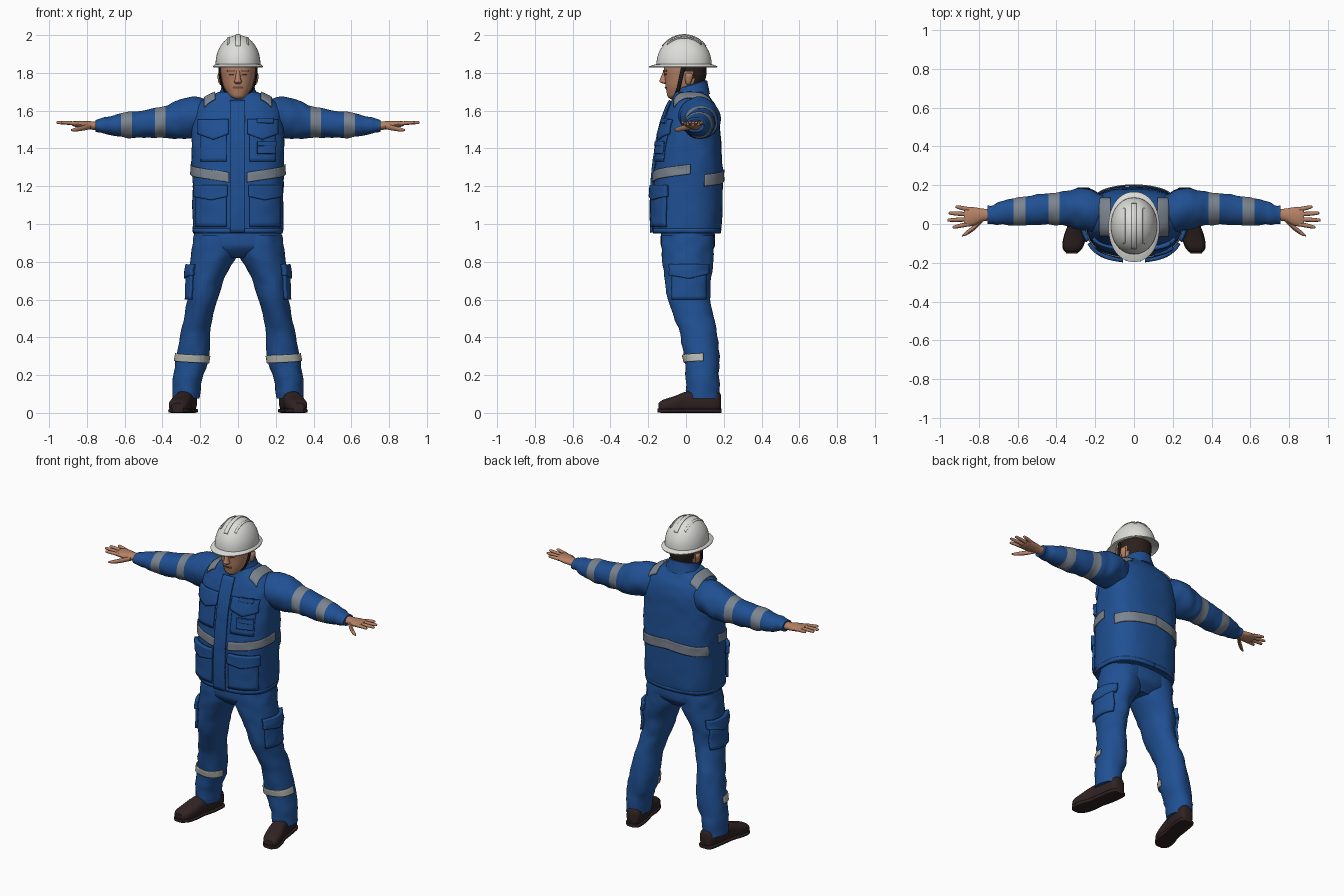
import bpy, bmesh, math
from mathutils import Vector, noise
from mathutils.bvhtree import BVHTree

if "Cube" in bpy.data.objects:
    bpy.data.objects.remove(bpy.data.objects["Cube"])


def material(name, rgb):
    m = bpy.data.materials.new(name)
    m.diffuse_color = (*rgb, 1)
    m.use_nodes = True
    m.node_tree.nodes["Principled BSDF"].inputs["Base Color"].default_value = m.diffuse_color
    return m


BLUE = material("work_blue", (0.014, 0.080, 0.290))
GREY = material("reflective_grey", (0.20, 0.23, 0.27))
PALE = material("reflective_pale", (0.48, 0.48, 0.44))
WHITE = material("helmet_white", (0.72, 0.72, 0.69))
SKIN = material("skin", (0.46, 0.22, 0.13))
LIP = material("dark_skin", (0.25, 0.10, 0.065))
HAIR = material("hair_brown", (0.025, 0.015, 0.011))
SHOE = material("shoe_brown", (0.030, 0.016, 0.016))
BLACK = material("strap_black", (0.01, 0.01, 0.01))


def finish(name, bm, mats, mirror=False, thick=0):
    me = bpy.data.meshes.new(name)
    bm.to_mesh(me)
    bm.free()
    ob = bpy.data.objects.new(name, me)
    bpy.context.collection.objects.link(ob)
    for m in mats:
        me.materials.append(m)
    if thick:
        s = ob.modifiers.new("thickness", 'SOLIDIFY')
        s.thickness, s.offset = thick, 1
    if mirror:
        ob.modifiers.new("mirror", 'MIRROR').use_clip = False
    return ob


def smooth_rings(rings, sub):
    """Catmull-Rom interpolation between cross-sections."""
    out = []
    for i in range(len(rings) - 1):
        q = [rings[max(i - 1, 0)], rings[i], rings[i + 1], rings[min(i + 2, len(rings) - 1)]]
        for k in range(sub):
            t = k / sub
            out.append([0.5 * (2 * b + (c - a) * t + (2 * a - 5 * b + 4 * c - d) * t * t
                               + (3 * b - a - 3 * c + d) * t ** 3) for a, b, c, d in zip(*q)])
    return out + [list(rings[-1])]


def loft(name, rings, mats, axis='z', n=40, p=2.0, sub=4, mirror=False, wrinkle=0, shear=0, rule=None):
    """Rings are (position on axis, centre a, centre b, radius a, radius b)."""
    bm = bmesh.new()
    loops = []
    for t, a, b, ra, rb in smooth_rings(rings, sub):
        loop = []
        for i in range(n):
            c, s = math.cos(2 * math.pi * i / n), math.sin(2 * math.pi * i / n)
            da = ra * math.copysign(abs(c) ** (2 / p), c)
            db = rb * math.copysign(abs(s) ** (2 / p), s)
            if wrinkle:
                probe = Vector((a + da, b + db, t * 1.8)) * 13
                f = 1 + wrinkle * noise.noise(probe) / max(ra, rb)
                da, db = da * f, db * f
            co = {'z': (a + da, b + db, t), 'x': (t, a + da, b + db), 'y': (a + da, t, b + db)}[axis]
            loop.append(bm.verts.new((co[0], co[1], co[2] + shear * co[1])))
        loops.append(loop)
    for l0, l1 in zip(loops, loops[1:]):
        for i in range(n):
            j = (i + 1) % n
            bm.faces.new((l0[i], l0[j], l1[j], l1[i]))
    bm.faces.new(loops[0])
    bm.faces.new(loops[-1])
    bmesh.ops.recalc_face_normals(bm, faces=bm.faces)
    if rule:
        for f in bm.faces:
            f.material_index = rule(f.calc_center_median())
    return finish(name, bm, mats, mirror)


def patch(name, target, mode, u, v, thick, mat, mirror=True, slope=0, point=0, c=(0, 0), nu=16, nv=8):
    """Thin plate draped on a target; point lowers the middle of the bottom edge."""
    me = target.data
    tree = BVHTree.FromPolygons([w.co for w in me.vertices], [f.vertices for f in me.polygons])
    bm = bmesh.new()
    grid = []
    for j in range(nv + 1):
        row = []
        for i in range(nu + 1):
            s, r = i / nu, j / nv
            a = u[0] + (u[1] - u[0]) * s
            low = v[0] - point * (1 - abs(2 * s - 1))
            b = low + (v[1] - low) * r + slope * (a - u[0])
            if mode == 'front':
                o, d = Vector((a, -2, b)), Vector((0, 1, 0))
            elif mode == 'side':
                o, d = Vector((2, a, b)), Vector((-1, 0, 0))
            elif mode == 'top':
                o, d = Vector((a, b, 4)), Vector((0, 0, -1))
            else:
                d = Vector((-math.cos(a), -math.sin(a), 0))
                o = Vector((c[0], c[1], b)) - d * 2
            hit = tree.ray_cast(o, d)[0]
            if hit is None:
                hit = tree.find_nearest(o)[0]
            row.append(bm.verts.new(hit - d * 0.0015))
        grid.append(row)
    for r0, r1 in zip(grid, grid[1:]):
        for i in range(nu):
            bm.faces.new((r0[i], r0[i + 1], r1[i + 1], r1[i]))
    bm.normal_update()
    if sum(f.normal.dot(d) for f in bm.faces) > 0:
        bmesh.ops.reverse_faces(bm, faces=bm.faces)
    return finish(name, bm, [mat], mirror, thick)


# Jacket body and collar
jacket = loft("jacket_body", [
    (.95, 0, .005, .235, .178), (1.0, 0, .007, .24, .183), (1.2, 0, .01, .24, .184), (1.32, 0, .015, .245, .178),
    (1.45, 0, .02, .245, .164), (1.55, 0, .03, .24, .148), (1.62, 0, .034, .222, .126),
    (1.665, 0, .03, .175, .1), (1.70, 0, .025, .10, .085)], [BLUE], n=72, p=2.6, wrinkle=.006)
loft("jacket_collar", [(1.65, 0, .022, .12, .105), (1.70, 0, .022, .092, .095), (1.727, 0, .022, .086, .09),
                       (1.73, 0, .022, .078, .082), (1.69, 0, .022, .068, .072)], [BLUE], sub=1, shear=.3)

# Jacket details
patch("front_placket", jacket, 'front', (-.042, .035), (.955, 1.65), .014, BLUE, mirror=False, nv=30)
patch("lower_pocket", jacket, 'front', (.06, .215), (.985, 1.17), .014, BLUE)
patch("lower_pocket_flap", jacket, 'front', (.055, .22), (1.145, 1.205), .022, BLUE, point=.02)
patch("chest_pocket", jacket, 'front', (.06, .195), (1.33, 1.5), .007, BLUE)
patch("chest_pocket_flap", jacket, 'front', (.05, .205), (1.475, 1.55), .015, BLUE, point=.03)
patch("small_pocket", jacket, 'front', (.10, .19), (1.37, 1.425), .02, BLUE, mirror=False)
patch("small_pocket_flap", jacket, 'front', (.10, .19), (1.41, 1.435), .026, BLUE, mirror=False)
patch("chest_tab", jacket, 'front', (.10, .18), (1.53, 1.555), .022, BLUE, mirror=False)
patch("jacket_hem", jacket, 'wrap', (-math.pi / 2, math.pi / 2), (.952, .975), .005, BLUE, nu=36, nv=2)
patch("front_reflective_band", jacket, 'wrap', (-1.3, .1), (1.22, 1.272), .007, GREY, slope=.032, nu=30)
patch("back_reflective_band", jacket, 'wrap', (.4, math.pi / 2), (1.2, 1.262), .006, GREY, slope=.024, nu=30)
patch("shoulder_reflective_strip", jacket, 'top', (.12, .175), (-.06, .13), .008, GREY, nu=8, nv=16)

# Sleeves with reflective bands
loft("sleeve", [
    (.14, .06, 1.565, .08, .085), (.20, .065, 1.568, .10, .102), (.27, .075, 1.56, .106, .106),
    (.33, .08, 1.55, .095, .098), (.385, .08, 1.54, .086, .086), (.44, .078, 1.535, .081, .078),
    (.56, .068, 1.525, .075, .069), (.62, .062, 1.522, .07, .062), (.69, .056, 1.52, .058, .047),
    (.725, .05, 1.52, .05, .038), (.755, .048, 1.52, .048, .033)], [BLUE, GREY], axis='x', mirror=True,
    wrinkle=.008, rule=lambda q: int(.385 < q.x < .44 or .56 < q.x < .62))

# Hands
loft("palm", [(.74, .048, 1.52, .03, .024), (.78, .046, 1.522, .033, .022), (.82, .04, 1.526, .046, .02),
              (.86, .036, 1.53, .05, .016), (.875, .036, 1.531, .045, .011)], [SKIN], axis='x', n=20, mirror=True)
for label, y0, y1, tip in (("little", .076, .088, .92), ("ring", .05, .056, .955),
                           ("middle", .024, .02, .962), ("index", -.001, -.016, .935)):
    loft(label + "_finger", [(.85, y0, 1.53, .011, .011), ((.85 + tip) / 2, (y0 + y1) / 2, 1.535, .011, .010),
                             (tip - .008, y1, 1.537, .008, .008), (tip, y1, 1.537, .003, .003)],
         [SKIN], axis='x', n=10, mirror=True)
loft("thumb", [(.78, .025, 1.517, .015, .015), (.82, -.015, 1.508, .015, .014), (.86, -.045, 1.5, .012, .011),
               (.885, -.06, 1.497, .004, .004)], [SKIN], axis='x', n=10, mirror=True)

# Trousers
loft("trouser_seat", [(.99, 0, .01, .22, .14), (.92, 0, .01, .234, .143), (.87, 0, .01, .215, .136),
                      (.82, 0, .01, .08, .085)], [BLUE], p=2.3, wrinkle=.005)
leg = loft("trouser_leg", [
    (.94, .115, .01, .118, .138), (.84, .125, .01, .122, .137), (.72, .165, .012, .096, .124),
    (.6, .187, .015, .08, .113), (.45, .222, .06, .076, .1), (.3, .24, .083, .087, .095),
    (.18, .265, .087, .076, .09), (.075, .274, .09, .068, .084)], [BLUE], n=48, mirror=True, wrinkle=.01)
patch("thigh_pocket", leg, 'side', (-.07, .10), (.6, .76), .014, BLUE)
patch("thigh_pocket_flap", leg, 'side', (-.08, .11), (.73, .785), .022, BLUE, point=.02)
patch("leg_reflective_band", leg, 'wrap', (-2.9, .1), (.263, .303), .007, PALE, slope=.004, c=(.242, .083), nu=30)

# Shoes
loft("shoe", [(.185, .262, .055, .022, .04), (.165, .263, .06, .045, .058), (.08, .274, .06, .052, .058),
              (.0, .29, .058, .05, .054), (-.06, .303, .046, .056, .043), (-.12, .316, .037, .05, .033),
              (-.145, .32, .03, .03, .022)], [SHOE], axis='y', p=2.6, mirror=True)
loft("shoe_sole", [(.188, .262, .011, .028, .011), (.165, .263, .011, .05, .011), (.08, .274, .011, .054, .011),
                   (.0, .29, .011, .05, .011), (-.06, .303, .011, .058, .011), (-.12, .316, .011, .053, .011),
                   (-.152, .32, .013, .028, .011)], [SHOE], axis='y', p=5, mirror=True)

# Neck, head and face
loft("neck", [(1.62, 0, .03, .06, .065), (1.7, 0, .03, .058, .062), (1.78, 0, .03, .06, .065)], [SKIN])
head = loft("head", [
    (1.663, 0, -.063, .018, .022), (1.675, 0, -.055, .04, .042), (1.70, 0, -.035, .06, .068),
    (1.73, 0, -.014, .077, .094), (1.77, 0, -.004, .087, .108), (1.82, 0, -.004, .093, .113),
    (1.87, 0, -.004, .09, .108)], [SKIN, HAIR], n=56, p=2.2,
    rule=lambda q: int((q.y > .04 and q.z > 1.742) or (q.y > -.02 and q.z > 1.805)))
loft("nose", [(1.742, 0, -.108, .012, .008), (1.752, 0, -.116, .02, .024), (1.77, 0, -.114, .015, .022),
              (1.81, 0, -.108, .01, .012)], [SKIN], n=16)
loft("ear", [(1.735, .086, .014, .006, .008), (1.75, .092, .012, .011, .015), (1.785, .097, .016, .012, .021),
             (1.8, .095, .016, .006, .012)], [SKIN], n=16, mirror=True)
patch("mouth", head, 'front', (-.026, .026), (1.717, 1.725), .004, LIP, mirror=False, nv=2)
patch("eye", head, 'front', (.02, .046), (1.79, 1.797), .003, LIP, nv=2)
patch("eyebrow", head, 'front', (.015, .055), (1.808, 1.815), .005, LIP, nv=2)
loft("chin_strap", [(1.85, .1, -.01, .005, .012), (1.77, .094, -.028, .006, .01), (1.71, .074, -.042, .006, .01),
                    (1.668, .03, -.058, .012, .01), (1.66, 0, -.06, .012, .01)], [BLACK], n=12, mirror=True)

# Hard hat with brim, crown and ribs
crown = [(1.846 + .154 * math.sin(k * math.pi / 28), 0, -.01, max(.003, .119 * math.cos(k * math.pi / 28)),
          max(.003, .146 * math.cos(k * math.pi / 28))) for k in range(15)]
helmet = loft("hard_hat", [(1.85, 0, -.01, .09, .11), (1.838, 0, -.012, .112, .142), (1.828, 0, -.015, .13, .18),
                           (1.834, 0, -.015, .132, .181), (1.844, 0, -.012, .124, .156)] + crown,
              [WHITE], n=56, p=2.1, sub=1)
patch("centre_rib", helmet, 'top', (-.012, .012), (-.125, .105), .0035, WHITE, mirror=False, nu=4, nv=24)
patch("side_rib", helmet, 'top', (.045, .056), (-.10, .08), .003, WHITE, nu=4, nv=20)

# Soft shading with sharp creases
bpy.ops.object.select_all(action='SELECT')
bpy.context.view_layer.objects.active = jacket
bpy.ops.object.shade_smooth_by_angle(angle=math.radians(40))
